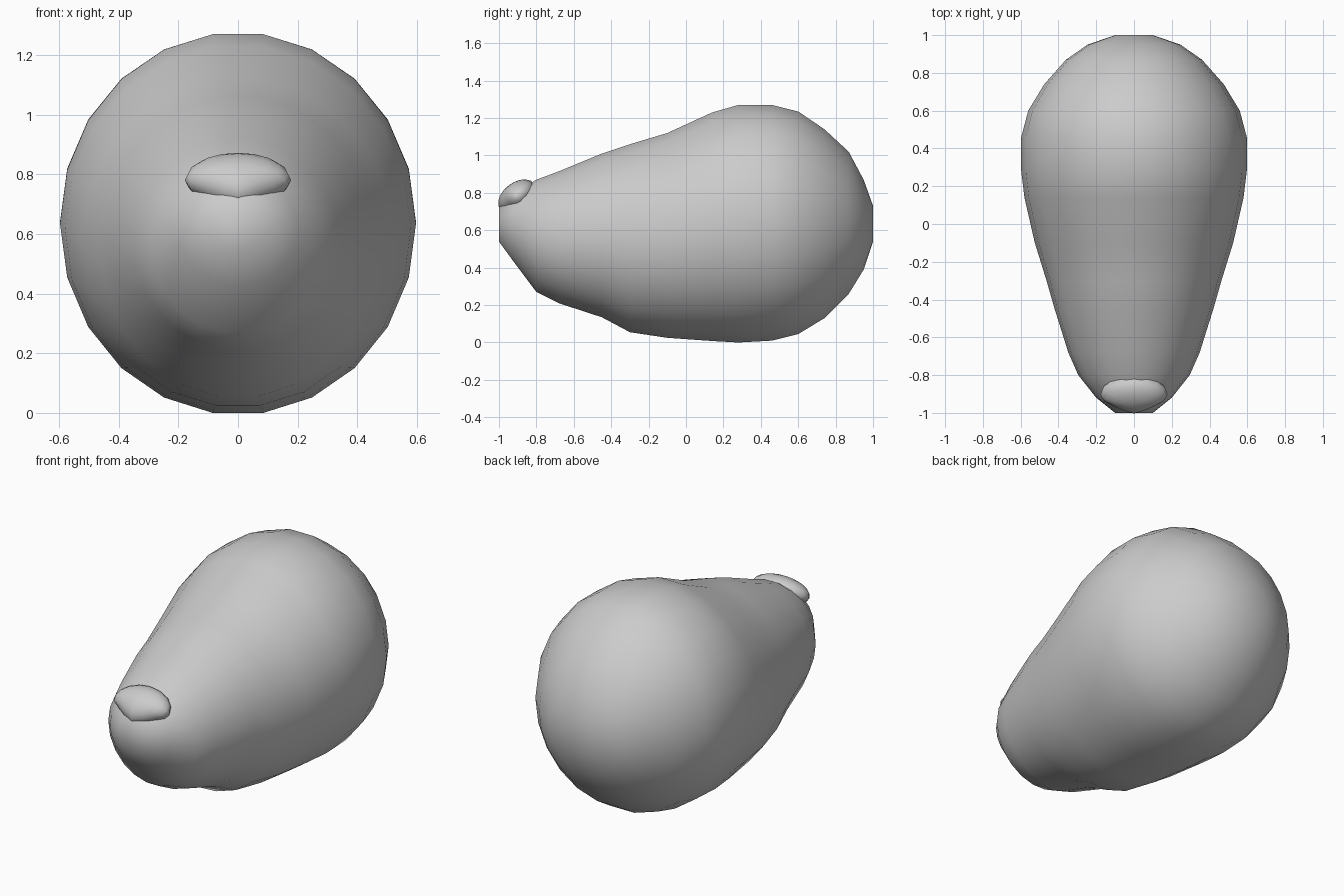
import bpy, bmesh, math
from mathutils import Matrix

if "Cube" in bpy.data.objects:
    bpy.data.objects.remove(bpy.data.objects["Cube"])


def finish(bm, name):
    bmesh.ops.recalc_face_normals(bm, faces=bm.faces)
    for f in bm.faces:
        f.smooth = True
    mesh = bpy.data.meshes.new(name)
    bm.to_mesh(mesh)
    bm.free()
    obj = bpy.data.objects.new(name, mesh)
    bpy.context.collection.objects.link(obj)
    return obj


# Body: cross-sections (y, top z, bottom z, half width) lofted front to back
SECTIONS = [
    (-1.0, .72, .54, .10), (-.92, .80, .43, .20), (-.80, .87, .27, .295),
    (-.68, .915, .21, .348), (-.45, 1.01, .135, .42), (-.30, 1.06, .055, .463),
    (-.10, 1.12, .025, .525), (.14, 1.23, .008, .58), (.28, 1.27, 0, .597),
    (.46, 1.27, .01, .597), (.60, 1.235, .045, .56), (.74, 1.14, .13, .475),
    (.87, 1.02, .26, .36), (.95, .87, .39, .245), (1.0, .73, .54, .10),
]
SIDES = 22
bm = bmesh.new()
rings = []
fit = 1 / math.cos(math.pi / SIDES)
for y, top, bottom, half in SECTIONS:
    mid, rad = (top + bottom) / 2, (top - bottom) / 2
    ring = []
    for i in range(SIDES):
        a = 2 * math.pi * (i + .5) / SIDES
        ring.append(bm.verts.new((half * math.sin(a), y, mid + rad * fit * math.cos(a))))
    rings.append(ring)
for r0, r1 in zip(rings, rings[1:]):
    for i in range(SIDES):
        j = (i + 1) % SIDES
        bm.faces.new((r0[i], r0[j], r1[j], r1[i]))
for ring in (rings[0], rings[-1]):
    bm.faces.new(ring)
finish(bm, "body")

# Nose: flattened ellipsoid lying on the muzzle slope, lower edge lifted at the sides
bm = bmesh.new()
bmesh.ops.create_uvsphere(bm, u_segments=16, v_segments=10, radius=1)
for v in bm.verts:
    side = min(1, abs(v.co.x) / .7)
    if v.co.y < 0:
        v.co.y *= 1 - .35 * side
    v.co.x *= .178
    v.co.y *= .115
    v.co.z *= .075
bmesh.ops.transform(bm, verts=bm.verts,
                    matrix=Matrix.Translation((0, -.903, .78)) @ Matrix.Rotation(math.radians(38), 4, 'X'))
finish(bm, "nose")
